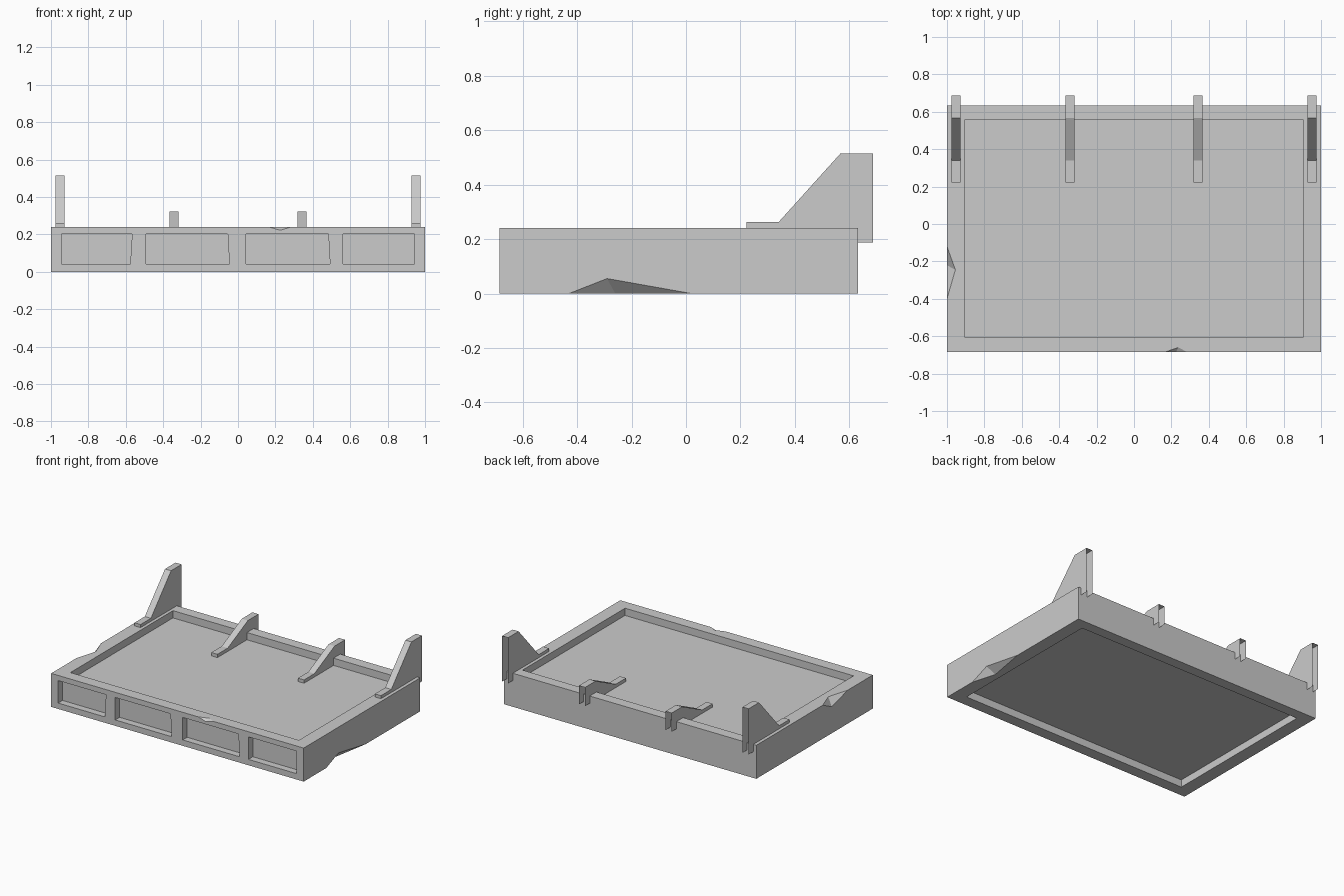
import bpy, bmesh

if "Cube" in bpy.data.objects:
    bpy.data.objects.remove(bpy.data.objects["Cube"])


def mesh_object(name, bm):
    bmesh.ops.recalc_face_normals(bm, faces=bm.faces)
    me = bpy.data.meshes.new(name)
    bm.to_mesh(me)
    bm.free()
    ob = bpy.data.objects.new(name, me)
    bpy.context.collection.objects.link(ob)
    return ob


def hull(name, points):
    bm = bmesh.new()
    for p in points:
        bm.verts.new(p)
    bmesh.ops.convex_hull(bm, input=bm.verts)
    bmesh.ops.dissolve_limit(bm, angle_limit=0.001, verts=bm.verts, edges=bm.edges)
    return mesh_object(name, bm)


def box(name, x0, x1, y0, y1, z0, z1):
    return hull(name, [(x, y, z) for x in (x0, x1) for y in (y0, y1) for z in (z0, z1)])


F, B, H, FLOOR = -0.685, 0.633, 0.24, 0.188   # front, back, rim height, tray floor

# Tray block and the recesses in its top and underside
tray = box("tray", -1, 1, F, B, 0, H)
cutters = [
    box("top_pocket", -0.905, 0.905, -0.603, 0.557, FLOOR, 0.4),
    box("bottom_pocket", -0.905, 0.905, -0.603, 0.557, -0.2, 0.053),
]

# Slightly uneven front panels: left x, right x at top, right x at bottom
for l, rt, rb in [(-0.945, -0.566, -0.576), (-0.493, -0.055, -0.046),
                  (0.042, 0.483, 0.492), (0.562, 0.943, 0.943)]:
    cutters.append(hull("panel_recess", [(x, y, z) for y in (F - 0.1, F + 0.05)
                   for x, z in ((l, 0.042), (rb, 0.042), (rt, 0.203), (l, 0.203))]))

# Chips broken out of the edges: two edge ends, two inner points, one outside point
cutters += [
    hull("right_chip", [(1, -0.43, 0), (1, 0.02, 0), (1, -0.29, 0.055),
                        (0.95, -0.26, 0), (1.1, -0.25, -0.1)]),
    hull("left_chip", [(-1, -0.40, H), (-1, -0.12, H), (-1, -0.22, H - 0.05),
                       (-0.955, -0.245, H), (-1.1, -0.25, H + 0.1)]),
    hull("front_chip", [(0.165, F, H), (0.285, F, H), (0.225, F, H - 0.018),
                        (0.237, F + 0.025, H), (0.23, F - 0.1, H + 0.1)]),
]
for c in cutters:
    c.hide_render = True
    m = tray.modifiers.new("cut", 'BOOLEAN')
    m.operation = 'DIFFERENCE'
    m.solver = 'EXACT'
    m.object = c
dg = bpy.context.evaluated_depsgraph_get()
tray_mesh = bpy.data.meshes.new_from_object(tray.evaluated_get(dg))
tray.modifiers.clear()
tray.data = tray_mesh
for c in cutters:
    bpy.data.objects.remove(c, do_unlink=True)


# Brackets: sheet channels, open at the back and underneath
def bracket(name, x, upper, lower):
    bm = bmesh.new()
    sides = [[bm.verts.new((x + s * 0.024, y, z)) for y, z in upper + lower]
             for s in (-1, 1)]
    for side in sides:
        bm.faces.new(side)
    a, b = sides
    n = len(upper)
    bm.faces.new((a[-1], a[0], b[0], b[-1]))
    for i in range(n - 1):
        bm.faces.new((a[i], a[i + 1], b[i + 1], b[i]))
    return mesh_object(name, bm)


tail = [(0.687, 0.188), (B, 0.188)]
for s, side in ((-1, "left"), (1, "right")):
    bracket(side + "_outer_bracket", s * 0.952,
            [(0.223, 0.262), (0.34, 0.262), (0.568, 0.515), (0.687, 0.515)],
            tail + [(B, H), (0.223, H)])
    bracket(side + "_inner_bracket", s * 0.343,
            [(0.223, 0.212), (0.34, 0.212), (0.568, 0.322), (0.687, 0.322)],
            tail + [(B, H), (0.557, H), (0.557, FLOOR), (0.223, FLOOR)])
